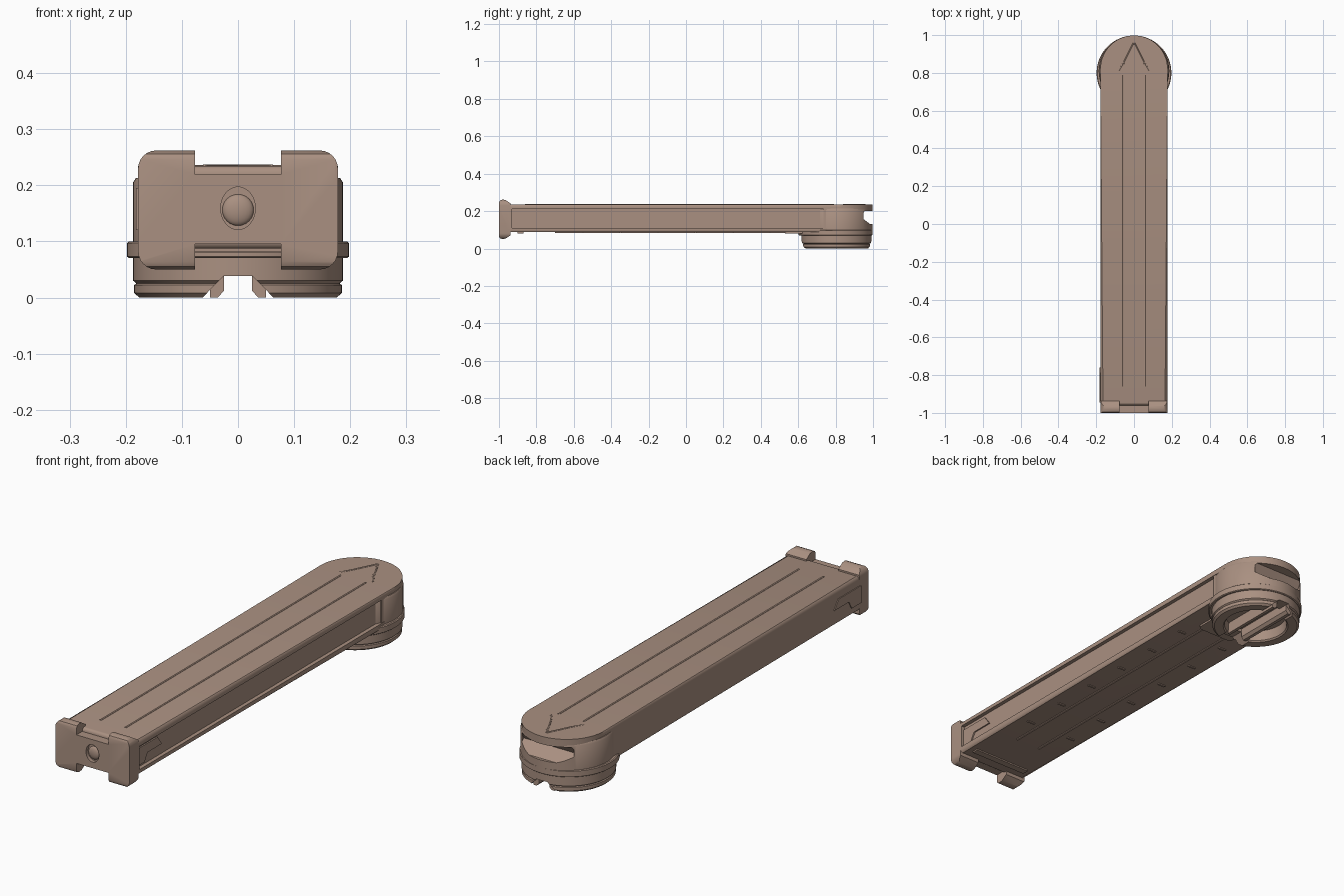
import bpy, bmesh, math
from mathutils import Vector

if "Cube" in bpy.data.objects:
    bpy.data.objects.remove(bpy.data.objects["Cube"], do_unlink=True)

tan = bpy.data.materials.new("dusty_brown")
tan.use_nodes = True
COLOR = (0.40, 0.28, 0.22, 1)
tan.diffuse_color = COLOR
tan.node_tree.nodes["Principled BSDF"].inputs["Base Color"].default_value = COLOR


def make(name, bm):
    bmesh.ops.recalc_face_normals(bm, faces=bm.faces)
    mesh = bpy.data.meshes.new(name)
    bm.to_mesh(mesh)
    bm.free()
    mesh.materials.append(tan)
    ob = bpy.data.objects.new(name, mesh)
    bpy.context.collection.objects.link(ob)
    return ob


def prism(name, pts, axis, lo, hi, rim=0, corner=0):
    """Extrude a 2D profile along an axis; round its rims or its corners."""
    place = {"x": lambda a, b, t: (t, a, b), "y": lambda a, b, t: (a, t, b),
             "z": lambda a, b, t: (a, b, t)}[axis]
    bm = bmesh.new()
    ends = [[bm.verts.new(place(a, b, t)) for a, b in pts] for t in (lo, hi)]
    rims = [bm.faces.new(e) for e in ends]
    sides = []
    for i in range(len(pts)):
        j = (i + 1) % len(pts)
        bm.faces.new((ends[0][i], ends[0][j], ends[1][j], ends[1][i]))
        sides.append(bm.edges.get((ends[0][i], ends[1][i])))
    if corner:
        bmesh.ops.bevel(bm, geom=sides, offset=corner, segments=6, profile=0.5, affect="EDGES")
    if rim:
        edges = list({e for f in rims if f.is_valid for e in f.edges})
        bmesh.ops.bevel(bm, geom=edges, offset=rim, segments=4, profile=0.5, affect="EDGES")
    return make(name, bm)


def box(name, x0, x1, y0, y1, z0, z1, **kw):
    return prism(name, [(x0, y0), (x1, y0), (x1, y1), (x0, y1)], "z", z0, z1, **kw)


def lathe(name, pts, y, steps=64):
    bm = bmesh.new()
    vs = [bm.verts.new((r, 0, z)) for r, z in pts]
    es = [bm.edges.new(p) for p in zip(vs, vs[1:])]
    bmesh.ops.spin(bm, geom=vs + es, cent=(0, 0, 0), axis=(0, 0, 1),
                   angle=math.tau, steps=steps, use_duplicate=False)
    bmesh.ops.remove_doubles(bm, verts=bm.verts, dist=0.0001)
    bmesh.ops.translate(bm, verts=bm.verts, vec=Vector((0, y, 0)))
    return make(name, bm)


def boolean(ob, cutter, operation="DIFFERENCE"):
    mod = ob.modifiers.new("cut", "BOOLEAN")
    mod.operation = operation
    mod.object = cutter
    bpy.context.view_layer.objects.active = ob
    bpy.ops.object.modifier_apply(modifier=mod.name)
    bpy.data.objects.remove(cutter, do_unlink=True)


def rib(name, pts, radius):
    curve = bpy.data.curves.new(name, "CURVE")
    curve.dimensions = "3D"
    curve.bevel_depth = radius
    curve.bevel_resolution = 2
    curve.use_fill_caps = True
    line = curve.splines.new("POLY")
    line.points.add(len(pts) - 1)
    for p, co in zip(line.points, pts):
        p.co = (*co, 1)
    curve.materials.append(tan)
    ob = bpy.data.objects.new(name, curve)
    bpy.context.collection.objects.link(ob)
    bpy.ops.object.select_all(action="DESELECT")
    ob.select_set(True)
    bpy.context.view_layer.objects.active = ob
    bpy.ops.object.convert(target="MESH")


# Long body with a half-round back end
W, ARC = 0.178, 0.82
outline = [(-W, -0.96), (W, -0.96)] + [
    (W * math.cos(math.pi * i / 32), ARC + W * math.sin(math.pi * i / 32)) for i in range(33)]
body = prism("body", outline, "z", 0.087, 0.234, rim=0.014)

# Long sunken panel on the left side, closed by a small post
boolean(body, box("panel_cutter", 0.161, 0.25, -0.93, 0.78, 0.11, 0.211))
box("panel_post", 0.15, 0.176, 0.735, 0.755, 0.11, 0.211)

# Round head collar at the back
head = lathe("head_collar", [(0, 0.09), (0.182, 0.09), (0.187, 0.096),
                             (0.187, 0.205), (0.182, 0.213), (0, 0.213)], 0.81)
wedge = [(0.935, 0.168), (0.955, 0.2), (1.05, 0.2), (1.05, 0.13), (0.985, 0.13)]
for part in (body, head):
    boolean(part, prism("back_notch_cutter", wedge, "x", -0.125, 0.125))
prism("notch_fin", [(0.92, 0.125), (0.985, 0.125), (0.94, 0.16), (0.92, 0.165)],
      "x", -0.012, 0.012)

# Rotating feed ring under the head
lathe("ring_flange", [(0, 0.07), (0.194, 0.07), (0.198, 0.073),
                      (0.198, 0.097), (0.194, 0.1), (0, 0.1)], 0.8)
ring = lathe("feed_ring", [(0, 0.05), (0.128, 0.05), (0.132, 0.006), (0.138, 0),
                           (0.176, 0), (0.185, 0.008), (0.185, 0.022), (0.181, 0.025),
                           (0.187, 0.03), (0.187, 0.076), (0, 0.076)], 0.805)
flare = [(-0.065, -0.002), (0.065, -0.002), (0.026, 0.038), (-0.026, 0.038)]
boolean(ring, prism("ring_notch_cutter", flare, "y", 0.5, 1.1))
for s, side in ((1, "left"), (-1, "right")):
    lip = [(s * x, z) for x, z in ((0.025, 0.055), (0.025, 0.012), (0.036, 0),
                                   (0.05, 0), (0.05, 0.055))]
    prism(f"feed_lip_{side}", lip, "y", 0.68, 0.975)

# End cap with four hooks
cap = prism("end_cap", [(-W, 0.05), (W, 0.05), (W, 0.262), (-W, 0.262)],
            "y", -1.0, -0.9, corner=0.032)
hook = [(-1, 0.064), (-1, 0.246), (-0.995, 0.256), (-0.982, 0.262), (-0.964, 0.259),
        (-0.937, 0.241), (-0.937, 0.071), (-0.964, 0.053), (-0.982, 0.05), (-0.995, 0.055)]
boolean(cap, prism("hook_profile", hook, "x", -0.3, 0.3), "INTERSECT")
boolean(cap, box("cap_top_notch", -0.077, 0.077, -1.1, -0.9, 0.219, 0.3))
boolean(cap, box("cap_bottom_notch", -0.077, 0.077, -1.1, -0.9, 0.0, 0.095))
ellipse = [(0.031 * math.cos(math.tau * i / 32), 0.159 + 0.038 * math.sin(math.tau * i / 32))
           for i in range(32)]
boolean(cap, prism("dimple_cutter", ellipse, "y", -1.02, -0.985))
bm = bmesh.new()
bmesh.ops.create_uvsphere(bm, u_segments=24, v_segments=12, radius=0.028)
for v in bm.verts:
    v.co = (v.co.x, v.co.y * 0.4 - 0.985, v.co.z + 0.156)
make("release_button", bm)

# Stepped latch plates beside the cap
latch = [(-0.945, 0.12), (-0.88, 0.12), (-0.86, 0.155), (-0.76, 0.155),
         (-0.79, 0.195), (-0.945, 0.195)]
prism("latch_left", latch, "x", 0.155, 0.167)
prism("latch_right", latch, "x", -0.182, -0.17)

# Ribs on the top and bottom
for s, side in ((1, "left"), (-1, "right")):
    rib(f"top_rib_{side}", [(s * 0.06, -0.86, 0.231), (s * 0.06, 0.79, 0.231)], 0.006)
    rib(f"arrow_rib_{side}", [(s * 0.08, 0.81, 0.23), (s * 0.05, 0.86, 0.231),
                              (s * 0.02, 0.92, 0.231), (0, 0.96, 0.231)], 0.006)
    rib(f"bottom_rib_{side}", [(s * 0.06, -0.7, 0.089), (s * 0.06, 0.56, 0.089)], 0.007)
    for i in range(6):
        y = -0.55 + 0.2 * i
        box(f"bottom_tick_{side}_{i}", s * 0.11 - 0.018, s * 0.11 + 0.018,
            y - 0.005, y + 0.005, 0.083, 0.09)
box("bottom_crossbar", -0.14, 0.14, -0.9, -0.87, 0.081, 0.09)
box("ring_plate", -0.09, 0.09, 0.53, 0.7, 0.079, 0.09, corner=0.02)

# Smooth shading with sharp creases
bpy.ops.object.select_all(action="DESELECT")
for ob in bpy.context.collection.objects:
    if ob.type == "MESH" and tan.name in ob.data.materials:
        ob.select_set(True)
        bpy.context.view_layer.objects.active = ob
bpy.ops.object.shade_smooth_by_angle(angle=math.radians(35))
